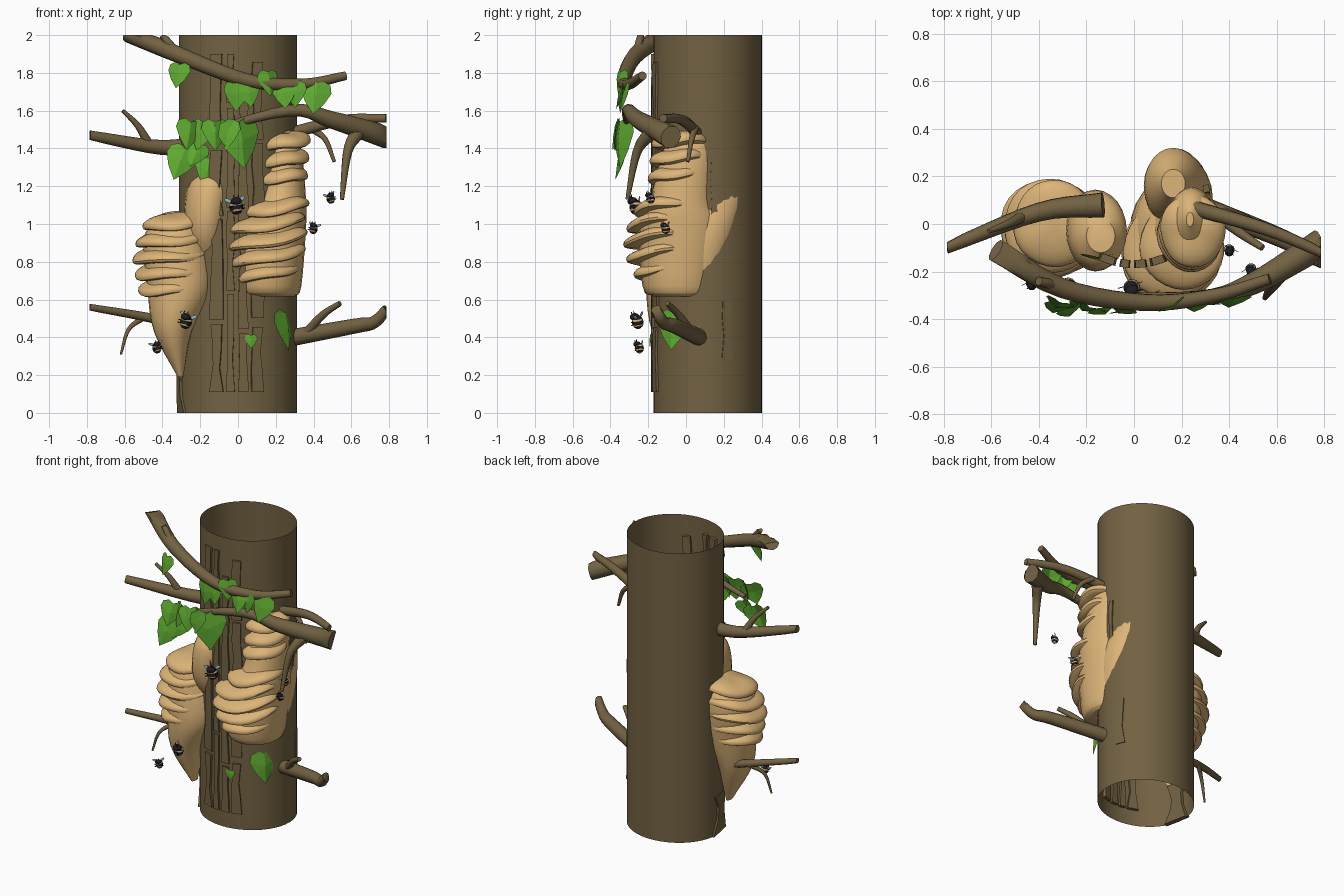
import bpy, bmesh, math, random
from mathutils import Vector, Matrix

if "Cube" in bpy.data.objects:
    bpy.data.objects.remove(bpy.data.objects["Cube"])
random.seed(4)

def mat(name, c):
    m = bpy.data.materials.new(name)
    m.diffuse_color = (*c, 1)
    m.use_nodes = True
    m.node_tree.nodes["Principled BSDF"].inputs["Base Color"].default_value = m.diffuse_color
    return m
BARK = mat("bark brown", (0.170, 0.122, 0.055))
COMB = mat("hive tan", (0.72, 0.46, 0.19))
LEAF = mat("leaf green", (0.115, 0.40, 0.03))
BLACK = mat("bee black", (0.012, 0.012, 0.015))
WING = mat("wing blue", (0.30, 0.52, 0.62))
CY, RX, RY = 0.115, 0.313, 0.287      # trunk ellipse

def finish(bm, name, mats, smooth=True):
    bmesh.ops.recalc_face_normals(bm, faces=bm.faces)
    me = bpy.data.meshes.new(name)
    bm.to_mesh(me)
    bm.free()
    for m in mats:
        me.materials.append(m)
    ob = bpy.data.objects.new(name, me)
    bpy.context.collection.objects.link(ob)
    if smooth:
        bpy.context.view_layer.objects.active = ob
        ob.select_set(True)
        bpy.ops.object.shade_smooth_by_angle(angle=math.radians(40))
        ob.select_set(False)

def skin(name, rings, material, caps=True, smooth=True):
    """Joins a row of equal rings into one surface"""
    bm = bmesh.new()
    vs = [[bm.verts.new(p) for p in r] for r in rings]
    n = len(vs[0])
    for a, b in zip(vs, vs[1:]):
        for i in range(n):
            bm.faces.new((a[i], a[(i + 1) % n], b[(i + 1) % n], b[i]))
    if caps:
        bm.faces.new(vs[0])
        bm.faces.new(vs[-1])
    finish(bm, name, [material], smooth)

def spline(pts, steps):
    """Catmull-Rom through tuples of any length"""
    P = [Vector(p) for p in pts]
    P = [2 * P[0] - P[1]] + P + [2 * P[-1] - P[-2]]
    out = []
    for a, b, c, d in zip(P, P[1:], P[2:], P[3:]):
        for k in range(steps):
            t = k / steps
            out.append(0.5 * (2 * b + (c - a) * t + (2 * a - 5 * b + 4 * c - d) * t * t
                              + (3 * b - a - 3 * c + d) * t ** 3))
    return out + [P[-2]]

def on_trunk(deg, z, d):
    a = math.radians(deg)
    return ((RX + d) * math.sin(a), CY - (RY + d) * math.cos(a), z)

# Trunk: open tube
skin("trunk", [[on_trunk(i * 7.5, z, 0) for i in range(48)] for z in (0, 2)], BARK, caps=False)

# Bark plates: jagged strips wrapped on the trunk, laid out in columns
def bark(name, a, w, z0, z1, lift=.013):
    h = z1 - z0
    jag = lambda: random.uniform(.4, 1.1) * w
    outline = [(a - w, z0), (a + w, z0), (a + jag(), z0 + .35 * h), (a + jag(), z0 + .6 * h),
               (a + w * .8, z1), (a - w * .8, z1), (a - jag(), z0 + .7 * h), (a - jag(), z0 + .4 * h)]
    skin(name, [[on_trunk(x, z, d) for x, z in outline] for d in (-.02, lift)], BARK, smooth=False)
for col, (a, w) in enumerate([(-21, 7), (-7, 4), (5, 5), (19, 6)]):
    z, row = .11, 1
    while z < 1.7:
        top = min(1.9, z + random.uniform(.3, .55))
        bark(f"bark_plate_{col + 1}_{row}", a, w, z, top)
        z, row = top + random.uniform(.01, .05), row + 1
bark("bark_right_low", 111, 6, .28, .6, .006)
bark("bark_right_high", 97, 4, 1.0, 1.33, .006)
bark("bark_left_low", -80, 18, 0, .27)

# Branches: tapered round paths, cut flat at the model limits
def branch(name, r0, r1, *pts, sides=10):
    path = spline(pts, 5)
    n = len(path) - 1
    rings = []
    for i, p in enumerate(path):
        d = (path[min(i + 1, n)] - path[max(i - 1, 0)]).normalized()
        u = d.cross(Vector((0.1, 1, 0.1))).normalized()
        w = d.cross(u)
        r = r0 + (r1 - r0) * i / n
        ring = [p + (u * math.cos(k * math.tau / sides) + w * math.sin(k * math.tau / sides)) * r
                for k in range(sides)]
        rings.append([(max(-.785, min(.785, q.x)), q.y, min(2, q.z)) for q in ring])
    skin(name, rings, BARK)
branch("upper_branch", .05, .023, (-.58, -.11, 2.01), (-.3, -.27, 1.89), (.05, -.33, 1.76), (.34, -.3, 1.74),
       (.57, -.23, 1.785))
branch("upper_twig", .025, .018, (-.32, -.26, 1.9), (-.4, -.24, 2))
branch("middle_branch", .062, .015, (.79, -.08, 1.46), (.5, -.25, 1.55), (.27, -.31, 1.6), (-.24, -.3, 1.47))
branch("middle_twig", .038, .011, (.63, -.19, 1.48), (.58, -.26, 1.38), (.55, -.31, 1.13))
branch("right_branch", .033, .022, (.24, .07, 1.47), (.55, -.02, 1.55), (.79, -.12, 1.56))
branch("right_twig", .02, .009, (.38, .05, 1.51), (.46, .03, 1.45), (.51, .01, 1.33))
branch("left_branch", .026, .054, (-.79, -.1, 1.47), (-.4, .05, 1.405), (-.13, .08, 1.43))
branch("left_twig", .025, .01, (-.47, .03, 1.42), (-.53, 0, 1.52), (-.61, -.03, 1.6))
branch("low_left_branch", .018, .03, (-.79, -.1, .56), (-.5, .02, .51), (-.22, .08, .45))
branch("low_left_twig", .016, .006, (-.5, .03, .505), (-.58, -.03, .44), (-.62, -.05, .31))
branch("low_right_branch", .046, .027, (.24, .09, .39), (.62, -.06, .46), (.72, -.12, .48), (.79, -.16, .55))
branch("low_right_twig", .026, .014, (.36, .03, .42), (.45, -.04, .52), (.54, -.1, .58))

# Hive bodies: horizontal sections (x, y, z, rx, ry)
def hive(name, *secs):
    skin(name, [[(s[0] + s[3] * math.cos(k * math.tau / 24), s[1] + s[4] * math.sin(k * math.tau / 24), s[2])
                 for k in range(24)] for s in spline(secs, 4)], COMB)
hive("left_hive_body", (-.305, -.04, .19, .015, .03), (-.345, -.05, .43, .10, .13),
     (-.305, -.03, .66, .175, .18), (-.33, 0, .92, .17, .18), (-.31, 0, 1.03, .12, .13))
hive("left_hive_neck", (-.15, .04, .72, .05, .06), (-.17, -.02, .95, .11, .16), (-.15, -.03, 1.18, .12, .16),
     (-.14, -.05, 1.275, .06, .07))
hive("right_hive_body", (.17, -.02, .615, .13, .15), (.16, -.03, .67, .175, .2), (.18, -.02, .98, .18, .23),
     (.23, -.02, 1.13, .13, .17), (.24, .02, 1.42, .09, .13), (.235, .02, 1.53, .015, .03))
hive("right_hive_back", (.18, .07, .66, .12, .12), (.19, .12, .95, .14, .15), (.165, .17, 1.2, .12, .15),
     (.165, .17, 1.4, .05, .06))

# Hive ridges: thick rounded lips in stacks, tilted up to the right, drooping at the rim
def ridge(name, c, rx, ry, roll):
    bm = bmesh.new()
    bmesh.ops.create_uvsphere(bm, u_segments=28, v_segments=12, radius=1)
    for v in bm.verts:
        rad = math.hypot(v.co.x, v.co.y)
        wave = math.sin(3 * math.atan2(v.co.y, v.co.x) + c[2] * 9)
        full = math.copysign(abs(v.co.z) ** .8, v.co.z)
        r = rad ** .7                       # fuller rim than a plain ellipsoid
        k = r / rad if rad > 1e-6 else 1
        v.co = (v.co.x * k * rx * (1 + .03 * wave), v.co.y * k * ry,
                (full - .4 * r ** 3 + .18 * wave * r) * .04)
    bm.transform(Matrix.Translation(c) @ Matrix.Rotation(math.radians(-roll), 4, 'Y')
                 @ Matrix.Rotation(math.radians(6), 4, 'X'))
    finish(bm, name, [COMB])
for i in range(5):
    bulge = .035 * math.sin(math.pi * i / 4)          # widest in the middle of the stack
    ridge(f"left_hive_ridge_{i + 1}", (-.335 - .7 * bulge - .02 * (i == 4), -.01 * i, 1.02 - .086 * i),
          .175 + bulge, .185 + .6 * bulge, 6)
    ridge(f"right_hive_ridge_{i + 1}", (.15 if i else .2, -.09 - bulge, 1.1 - .085 * i),
          .18 + bulge, .19 + .6 * bulge, 10)
for i in range(3):
    ridge(f"upper_hive_ridge_{i + 1}", (.245 - .005 * i, -.03 - .01 * i, 1.445 - .09 * i), .138, .155, 6)

# Leaves: folded heart shapes hanging from their stem point
def leaf(name, p, s, tilt, turn=0):
    bm = bmesh.new()
    mid = [bm.verts.new(v) for v in ((0, 0, 0), (0, -.04, -.4), (0, .02, -1))]
    for sx in (-1, 1):
        e = [bm.verts.new((sx * u, .22 * u, w)) for u, w in ((.2, .1), (.42, 0), (.48, -.25), (.3, -.62))]
        for f in ((mid[0], e[0], e[1]), (mid[0], e[1], e[2], mid[1]), (mid[1], e[2], e[3]), (mid[1], e[3], mid[2])):
            bm.faces.new(f)
    bm.transform(Matrix.Translation(p) @ Matrix.Rotation(math.radians(turn), 4, 'Z')
                 @ Matrix.Rotation(math.radians(tilt), 4, 'Y')
                 @ Matrix.Rotation(math.radians(random.uniform(-14, -2)), 4, 'X') @ Matrix.Scale(s, 4))
    finish(bm, name, [LEAF], smooth=False)
for i, (x, s) in enumerate([(-.31, .13), (-.01, .15), (.05, .13), (.16, .13), (.24, .14), (.3, .13), (.42, .17)]):
    leaf(f"upper_leaf_{i + 1}", (x, -.35 + .2 * x * x, 1.745 + .06 * (i in (0, 3)) + .04 * (i == 0)), s,
         random.uniform(-12, 12), random.uniform(-30, 30))
for i in range(5):
    leaf(f"middle_leaf_{i + 1}", (-.25 + .064 * i, -.35, 1.54), .25 if i == 4 else .155, 14 - 5 * i, (-1) ** i * 25)
leaf("low_cluster_leaf_1", (-.28, -.34, 1.4), .18, 20)
leaf("low_cluster_leaf_2", (-.2, -.33, 1.42), .13, 25)
leaf("inner_leaf", (-.15, -.14, 1.34), .15, 10)
leaf("trunk_leaf_large", (.25, -.07, .53), .2, 0, 62)
leaf("trunk_leaf_small", (.07, -.19, .41), .07, 0)

# Bees: striped body, black head, feelers, legs and two blue wings
def bee(name, p, s, turn):
    bm = bmesh.new()
    def ball(c, r, rule, tip=0):
        m = Matrix.Translation(c) @ Matrix.Rotation(tip, 4, 'Y') @ Matrix.Diagonal((*r, 1))
        vs = bmesh.ops.create_uvsphere(bm, u_segments=14, v_segments=12, radius=1, matrix=m)["verts"]
        for f in {f for v in vs for f in v.link_faces}:
            f.material_index = rule(f.calc_center_median().z)
    ball((0, .1, -.25), (.85, .8, .98), lambda z: int((z + 1.5) // .36) % 2)
    ball((0, -.3, .5), (.7, .65, .5), lambda z: 1)
    for sx in (-1, 1):
        ball((sx * .85, .35, .65), (.55, .05, .25), lambda z: 2, -sx * .5)
        ball((sx * .3, -.5, 1.05), (.07, .07, .3), lambda z: 1)
        for z in (-.1, -.5):
            ball((sx * .75, -.4, z), (.3, .08, .08), lambda z: 1)
    bm.transform(Matrix.Translation(p) @ Matrix.Rotation(math.radians(turn), 4, 'Z')
                 @ Matrix.Rotation(math.radians(-turn * .5), 4, 'Y') @ Matrix.Scale(s, 4))
    finish(bm, name, [COMB, BLACK, WING])
bee("bee_centre", (-.01, -.27, 1.1), .042, 15)
bee("bee_right_low", (.4, -.11, .98), .027, -25)
bee("bee_right_high", (.49, -.19, 1.14), .027, 30)
bee("bee_left_high", (-.275, -.26, .49), .038, -30)
bee("bee_left_low", (-.43, -.25, .35), .029, 25)
